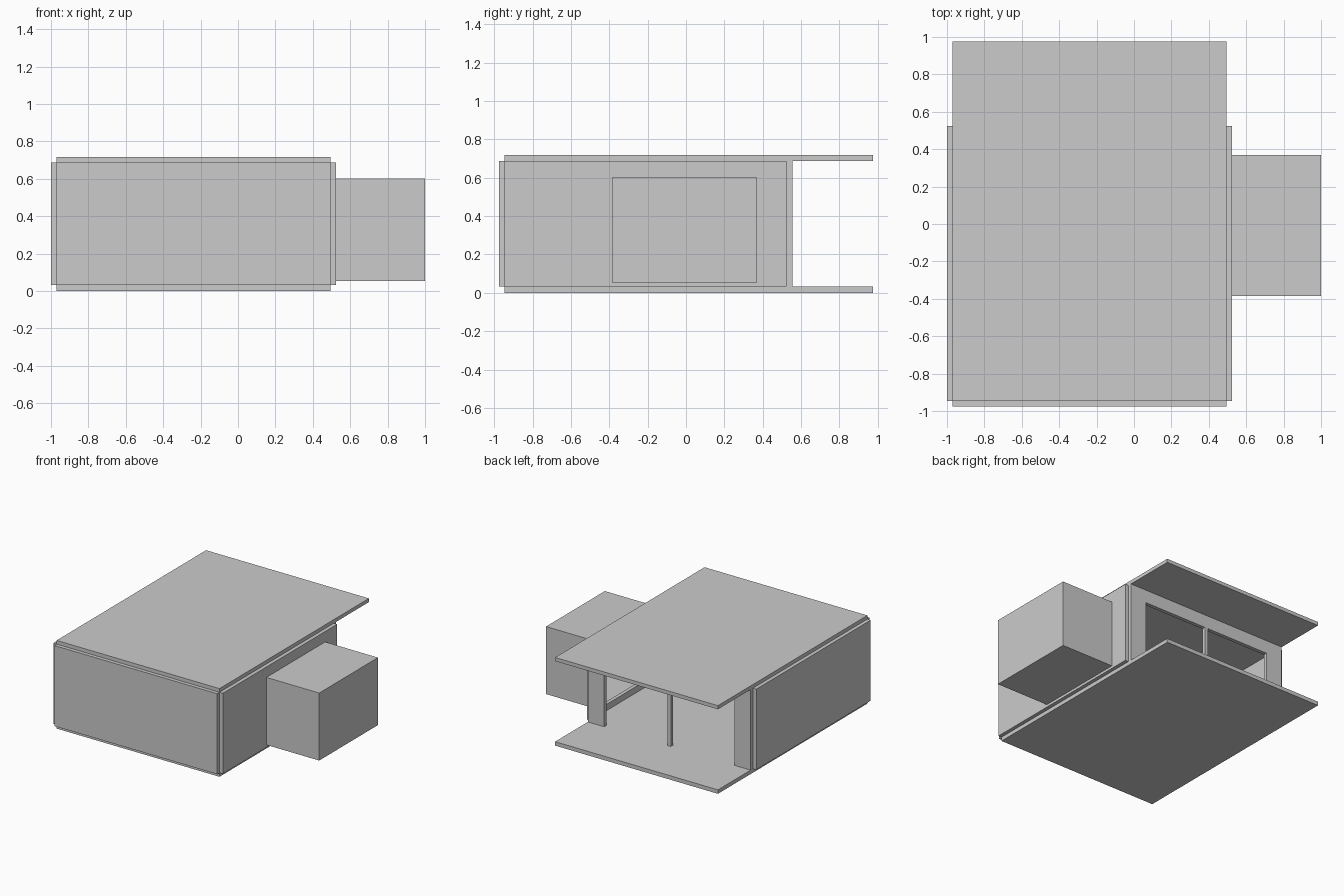
import bpy, bmesh
from mathutils import Vector

if "Cube" in bpy.data.objects:
    bpy.data.objects.remove(bpy.data.objects["Cube"])

T = 0.03                              # panel thickness
X0, X1 = -0.97, 0.495                 # slab width
Y0, Y1, YB = -0.945, 0.975, 0.525     # slab front, slab back, inside of rear wall
Z0, Z1 = 0.032, 0.687                 # floor top, ceiling


def finish(name, bm):
    bmesh.ops.recalc_face_normals(bm, faces=bm.faces)
    mesh = bpy.data.meshes.new(name)
    bm.to_mesh(mesh)
    bm.free()
    obj = bpy.data.objects.new(name, mesh)
    bpy.context.collection.objects.link(obj)
    return obj


def box_mesh(lo, hi):
    lo, hi = Vector(lo), Vector(hi)
    bm = bmesh.new()
    bmesh.ops.create_cube(bm, size=1)
    for v in bm.verts:
        v.co = Vector(a * b for a, b in zip(v.co, hi - lo)) + (lo + hi) / 2
    return bm


def box(name, lo, hi):
    return finish(name, box_mesh(lo, hi))


def extrude_faces(name, bm, offset):
    ext = bmesh.ops.extrude_face_region(bm, geom=bm.faces[:])
    verts = [g for g in ext["geom"] if isinstance(g, bmesh.types.BMVert)]
    bmesh.ops.translate(bm, verts=verts, vec=offset)
    return finish(name, bm)


# Floor and roof slabs, overhanging at the back
box("floor_slab", (X0, Y0, 0), (X1, Y1, Z0))
box("roof_slab", (X0, Y0, Z1), (X1, Y1, 0.717))

# Closed outer panels
box("front_wall", (X0, Y0 - T, Z0), (X1, Y0, Z1))
box("left_wall", (X0 - T, Y0, Z0), (X0, YB, Z1))

# Right wall with an opening into the side room
py0, py1, pz0, pz1 = -0.385, 0.37, 0.053, 0.602
bm = bmesh.new()
outer = [(Y0, Z0), (YB, Z0), (YB, Z1), (Y0, Z1)]
inner = [(py0 + T, pz0 + T), (py1 - T, pz0 + T),
         (py1 - T, pz1 - T), (py0 + T, pz1 - T)]
o, n = [[bm.verts.new((X1, y, z)) for y, z in loop] for loop in (outer, inner)]
for i in range(4):
    j = (i + 1) % 4
    bm.faces.new((o[i], o[j], n[j], n[i]))
extrude_faces("right_wall", bm, (T, 0, 0))

# Hollow side room, open towards the right wall
bm = box_mesh((X1 + T, py0, pz0), (1.0, py1, pz1))
side = min(bm.faces, key=lambda f: f.calc_center_median().x)
bmesh.ops.inset_individual(bm, faces=[side], thickness=T)
pit = bmesh.ops.extrude_discrete_faces(bm, faces=[side])["faces"][0]
bmesh.ops.translate(bm, verts=pit.verts[:], vec=(1.0 - X1 - 2 * T, 0, 0))
finish("side_room", bm)

# Rear wall frame around a wide doorway
jamb, lintel = 0.147, 0.58
a, b = X0 + jamb, X1 - jamb
outline = [(X0, Z0), (a, Z0), (a, lintel), (b, lintel),
           (b, Z0), (X1, Z0), (X1, Z1), (X0, Z1)]
bm = bmesh.new()
bm.faces.new([bm.verts.new((x, YB, z)) for x, z in outline])
extrude_faces("rear_wall_frame", bm, (0, T, 0))

# Post dividing the doorway
mid = (X0 + X1) / 2
box("doorway_post", (mid - 0.014, YB, Z0), (mid + 0.014, YB + T, lintel))
